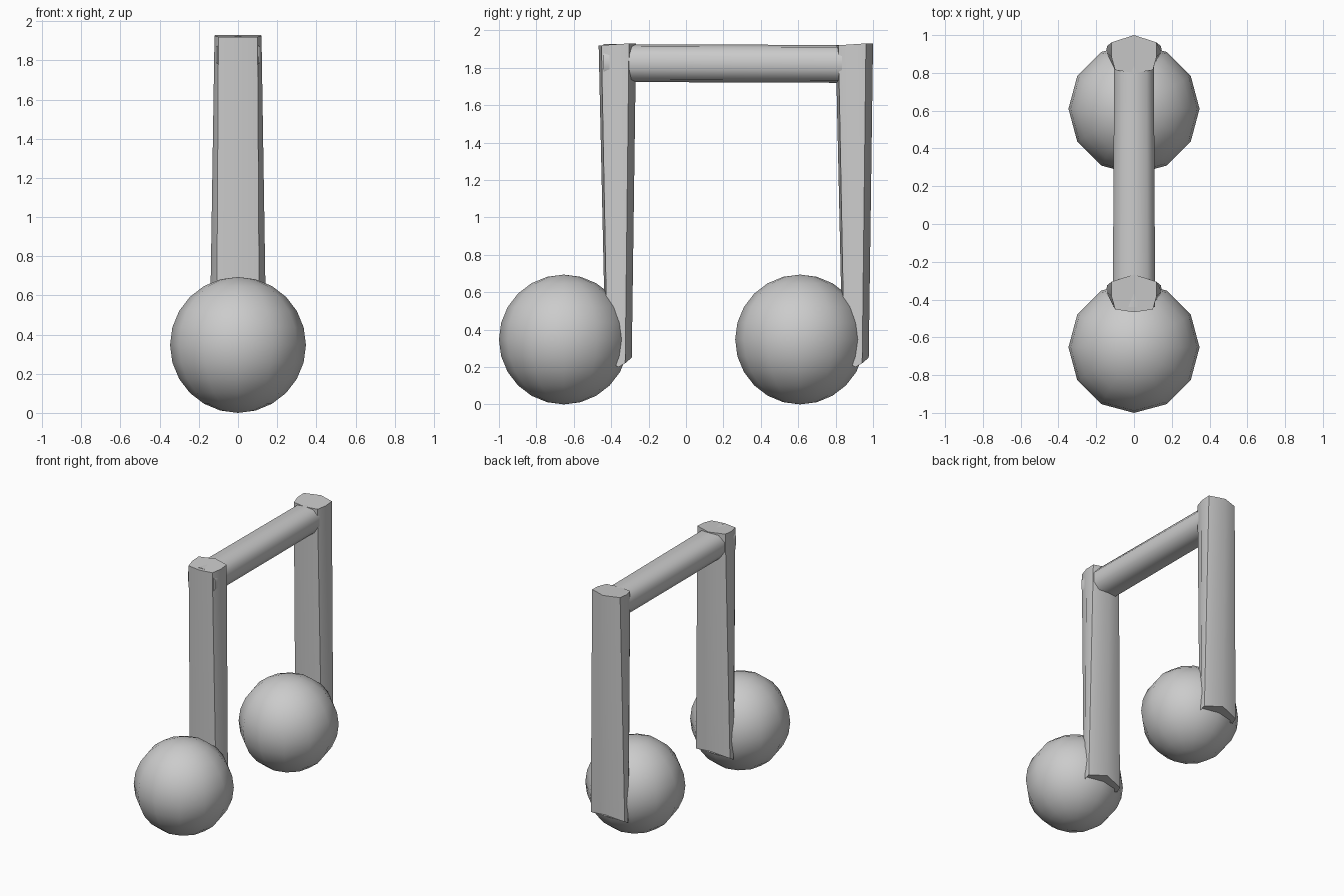
import bpy, bmesh, math

if "Cube" in bpy.data.objects:
    bpy.data.objects.remove(bpy.data.objects["Cube"])


def smooth(obj, angle):
    bpy.ops.object.select_all(action='DESELECT')
    obj.select_set(True)
    bpy.context.view_layer.objects.active = obj
    bpy.ops.object.shade_smooth_by_angle(angle=math.radians(angle))


def mirrored(half):
    """Close a half profile (first and last points on x = 0) across x."""
    return half + [(-p[0], *p[1:]) for p in half[-2:0:-1]]


def loft(name, a, b):
    """Capped tube between two half sections."""
    bm = bmesh.new()
    rings = [[bm.verts.new(p) for p in mirrored(s)] for s in (a, b)]
    n = len(rings[0])
    for i in range(n):
        j = (i + 1) % n
        bm.faces.new((rings[0][i], rings[0][j], rings[1][j], rings[1][i]))
    for ring in rings:
        bm.faces.new(ring)
    bmesh.ops.recalc_face_normals(bm, faces=bm.faces)
    mesh = bpy.data.meshes.new(name)
    bm.to_mesh(mesh)
    bm.free()
    obj = bpy.data.objects.new(name, mesh)
    bpy.context.collection.objects.link(obj)
    smooth(obj, 50)
    return obj


# Stem half sections, tapering in depth and widening towards the foot
STEM_TOP = [(0, -0.467, 1.92), (0.10, -0.452, 1.92), (0.12, -0.38, 1.925),
            (0.118, -0.305, 1.93), (0, -0.267, 1.93)]
STEM_FOOT = [(0, -0.43, 0.25), (0.11, -0.42, 0.23), (0.147, -0.36, 0.20),
             (0.143, -0.325, 0.22), (0, -0.29, 0.25)]

for label, head_y, shift in (("front", -0.653, 0), ("back", 0.61, 1.267)):
    # Round note head
    bpy.ops.mesh.primitive_uv_sphere_add(segments=12, ring_count=12, radius=0.347,
                                         location=(0, head_y, 0.347))
    head = bpy.context.object
    head.name = label + "_note_head"
    smooth(head, 60)
    # Upright stem
    loft(label + "_stem", *[[(x, y + shift, z) for x, y, z in s]
                            for s in (STEM_FOOT, STEM_TOP)])

# Crossbar joining the stems
BAR = [(0, 1.924), (0.07, 1.912), (0.11, 1.865), (0.11, 1.79), (0.075, 1.735), (0, 1.722)]
loft("crossbar", [(x * 1.02, -0.44, z + 0.002) for x, z in BAR],
     [(x * 0.95, 0.96, z - 0.003) for x, z in BAR])
